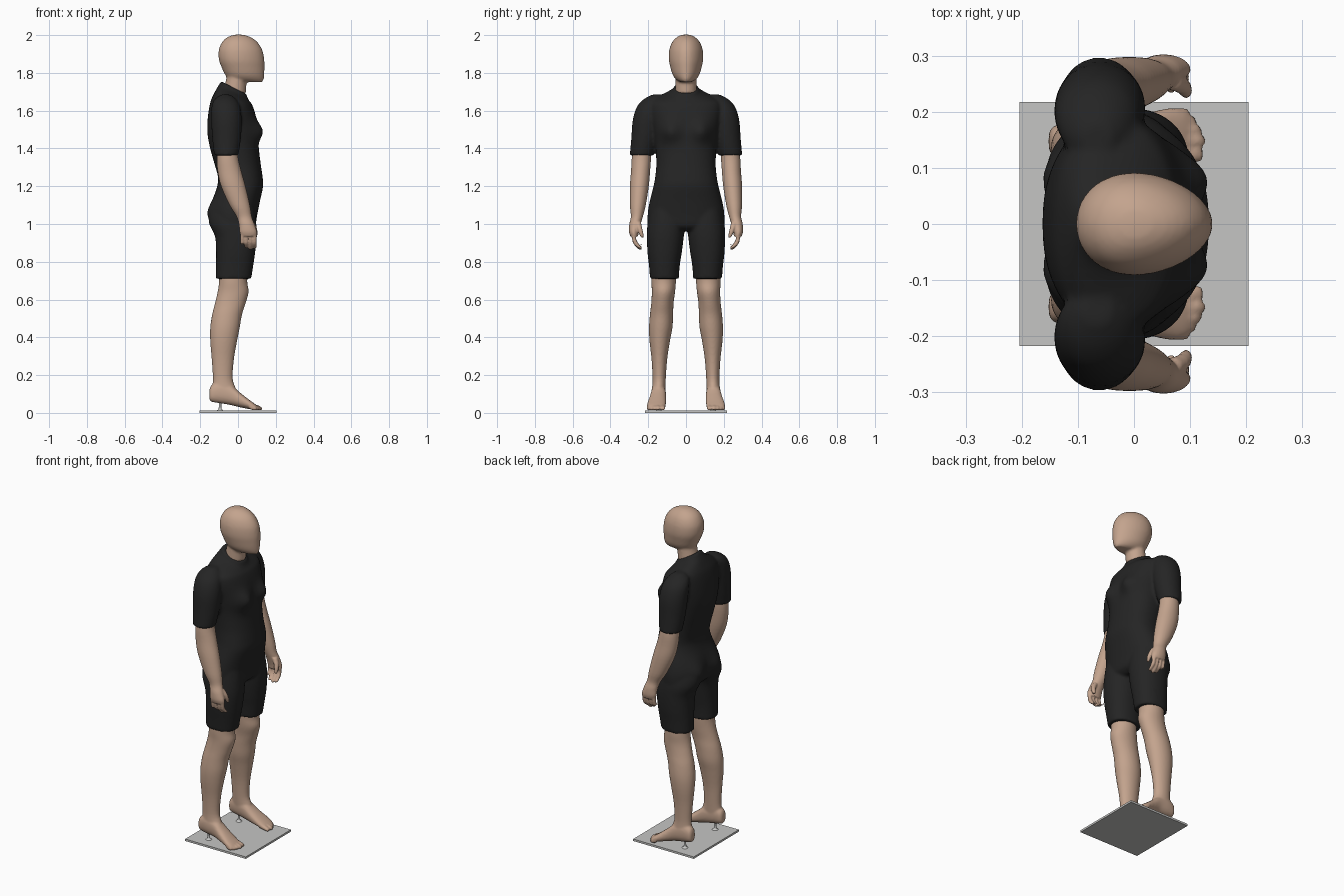
import bpy, bmesh, math


def material(name, rgb):
    m = bpy.data.materials.new(name)
    m.diffuse_color = (*rgb, 1)
    return m


SKIN = material("skin", (0.55, 0.37, 0.27))
SUIT = material("black_fabric", (0.018, 0.018, 0.018))
STAND = material("pale_grey", (0.56, 0.56, 0.55))


def resample(rows, n=4):
    """Smooth curve through the section rows."""
    rows = [tuple(r) + (0,) * (6 - len(r)) for r in rows]
    out = []
    for i in range(len(rows) - 1):
        a, b, c, d = (rows[max(i - 1, 0)], rows[i], rows[i + 1],
                      rows[min(i + 2, len(rows) - 1)])
        for k in range(n):
            t = k / n
            out.append([0.5 * (2 * q + (r - p) * t + (2 * p - 5 * q + 4 * r - s) * t * t
                               + (3 * q - p - 3 * r + s) * t ** 3)
                        for p, q, r, s in zip(a, b, c, d)])
    return out + [list(rows[-1])]


def loft(bm, rows, axis="z", power=2.0, taper=0.0, both=False, sides=32):
    """Rounded sections: axis z is (z, x0, x1, y0, y1, tilt); axis x is (x, y0, y1, z0, z1)."""
    for side in ((1, -1) if both else (1,)):
        rings = []
        for h, u0, u1, v0, v1, tilt in resample(rows):
            ring = []
            for k in range(sides):
                a = 2 * math.pi * k / sides
                c, s = math.cos(a), math.sin(a)
                c = math.copysign(abs(c) ** (2 / power), c)
                s = math.copysign(abs(s) ** (2 / power), s)
                u = (u0 + u1) / 2 + c * (u1 - u0) / 2
                v = (v0 + v1) / 2 + s * (v1 - v0) / 2 * (1 - taper * c)
                if axis == "z":
                    p = (u, v * side, h + tilt * c * (u1 - u0) / 2)
                else:
                    p = (h, u * side, v)
                ring.append(bm.verts.new(p))
            rings.append(ring)
        for r, q in zip(rings, rings[1:]):
            for k in range(sides):
                j = (k + 1) % sides
                bm.faces.new((r[k], r[j], q[j], q[k]))
        bm.faces.new(rings[0])
        bm.faces.new(rings[-1])


def finish(bm, name, mat, voxel=0, smooth=0):
    bmesh.ops.recalc_face_normals(bm, faces=bm.faces)
    me = bpy.data.meshes.new(name)
    bm.to_mesh(me)
    bm.free()
    me.materials.append(mat)
    ob = bpy.data.objects.new(name, me)
    bpy.context.collection.objects.link(ob)
    if voxel:
        me.polygons.foreach_set("use_smooth", [True] * len(me.polygons))
        r = ob.modifiers.new("blend", "REMESH")
        r.mode = "VOXEL"
        r.voxel_size = voxel
        r.use_smooth_shade = True
        s = ob.modifiers.new("soften", "SMOOTH")
        s.factor = 0.5
        s.iterations = smooth
    return ob


# Short suit: torso, shorts and sleeves blended together
bm = bmesh.new()
torso = [(1.722, -.09, .045, .062, -.5), (1.70, -.105, .05, .08, -.4),
         (1.67, -.128, .06, .15, -.2), (1.64, -.145, .075, .185, -.08),
         (1.58, -.158, .092, .188, 0), (1.5, -.163, .105, .175, 0),
         (1.42, -.152, .108, .163, 0), (1.32, -.125, .12, .157, 0),
         (1.25, -.106, .13, .163, 0), (1.2, -.11, .133, .172, 0),
         (1.12, -.135, .116, .192, 0), (1.05, -.145, .102, .203, 0),
         (.99, -.13, .09, .195, 0), (.965, -.08, .06, .13, 0)]
loft(bm, [(z, a, b, -w, w, t) for z, a, b, w, t in torso], power=2.3, sides=48)
loft(bm, [(1.08, -.12, .09, .01, .19), (1.0, -.14, .097, .005, .204),
          (.93, -.12, .098, .012, .207), (.85, -.116, .091, .022, .204),
          (.78, -.117, .081, .033, .196), (.71, -.119, .07, .038, .19)],
     power=2.2, both=True)
loft(bm, [(1.685, -.09, -.04, .13, .18), (1.66, -.125, -.01, .11, .225),
          (1.62, -.14, .01, .12, .26), (1.55, -.142, .02, .13, .282),
          (1.45, -.136, .015, .15, .29), (1.362, -.126, .002, .172, .298)], both=True)
for v in bm.verts:  # bust and seat fullness
    x, y, z = v.co
    if x > 0:
        v.co.x += .038 * math.exp(-((abs(y) - .085) / .05) ** 2 - ((z - 1.49) / .055) ** 2)
    elif x < -.03:
        v.co.x -= .026 * math.exp(-((abs(y) - .095) / .06) ** 2 - ((z - 1.06) / .07) ** 2)
finish(bm, "short_suit", SUIT, .008, 5)

# Plain head and neck
bm = bmesh.new()
head = [(2.003, -.005, .01, .006), (1.999, -.03, .04, .03), (1.985, -.062, .075, .053),
        (1.96, -.086, .105, .074), (1.92, -.102, .129, .088), (1.87, -.101, .139, .09),
        (1.83, -.087, .14, .082), (1.79, -.068, .139, .07), (1.765, -.045, .136, .052),
        (1.752, .01, .13, .03)]
loft(bm, [(z, a, b, -w, w) for z, a, b, w in head], taper=.14, sides=40)
loft(bm, [(1.84, -.06, .05, -.055, .055), (1.77, -.062, .046, -.056, .056),
          (1.69, -.082, .042, -.057, .057)])
finish(bm, "head_and_neck", SKIN, .008, 3)

# Arms with curled fingers and thumbs
bm = bmesh.new()
loft(bm, [(1.45, -.1, 0, .187, .27), (1.36, -.111, 0, .185, .286),
          (1.28, -.108, .018, .19, .291), (1.2, -.09, .04, .197, .297),
          (1.1, -.045, .063, .213, .297), (1.04, -.008, .073, .228, .292),
          (1.0, .004, .087, .24, .3), (.96, .008, .1, .25, .302),
          (.935, .015, .1, .253, .295)], both=True)
for x, tip in ((.022, .89), (.044, .872), (.066, .864), (.088, .87)):
    r = .0105
    loft(bm, [(.955, x - r, x + r, .262, .29), (.92, x - r, x + r, .263, .286),
              (.895, x - r, x + r, .25, .278), (tip + .006, x - r, x + r, .233, .257),
              (tip, x - .005, x + .005, .233, .245)], both=True, sides=12)
loft(bm, [(1.01, .05, .085, .238, .27), (.98, .07, .1, .232, .262),
          (.95, .08, .104, .225, .25), (.928, .086, .1, .224, .238)], both=True, sides=12)
finish(bm, "arms_and_hands", SKIN, .005, 2)

# Bare lower legs, feet and toes
bm = bmesh.new()
loft(bm, [(.78, -.1, .06, .05, .18), (.7, -.1, .049, .053, .183),
          (.64, -.108, .056, .058, .181), (.58, -.122, .04, .066, .184),
          (.52, -.137, .021, .068, .191), (.45, -.147, .009, .072, .196),
          (.38, -.147, -.005, .085, .193), (.28, -.139, -.022, .1, .182),
          (.18, -.133, -.028, .107, .177), (.12, -.138, -.01, .11, .18),
          (.08, -.13, -.02, .115, .175)], both=True)
loft(bm, [(-.152, .135, .16, .075, .115), (-.142, .12, .175, .06, .145),
          (-.1, .112, .182, .052, .165), (-.04, .106, .185, .042, .15),
          (.01, .105, .195, .03, .108), (.06, .107, .206, .02, .069),
          (.09, .11, .203, .016, .047), (.1, .12, .19, .02, .038)],
     axis="x", power=2.3, both=True)
for y, r, tip in ((.124, .015, .123), (.148, .0105, .127), (.167, .01, .12),
                  (.184, .0095, .11), (.198, .009, .098)):
    loft(bm, [(.06, y - r, y + r, .022, .052), (tip - .025, y - r, y + r, .015, .042),
              (tip - .006, y - r, y + r, .013, .034),
              (tip, y - r / 2, y + r / 2, .017, .028)], axis="x", both=True, sides=12)
finish(bm, "legs_and_feet", SKIN, .006, 3)

# Flat display base
bm = bmesh.new()
bmesh.ops.create_cube(bm, size=1)
for v in bm.verts:
    v.co.x *= .408
    v.co.y *= .434
    v.co.z = v.co.z * .012 + .006
finish(bm, "display_base", STAND)

# Heel support pins with flared feet
bm = bmesh.new()
loft(bm, [(.01, -.115, -.075, .125, .165), (.016, -.108, -.082, .132, .158),
          (.025, -.102, -.088, .138, .152), (.075, -.102, -.088, .138, .152)],
     both=True, sides=16)
pins = finish(bm, "heel_pins", STAND)
pins.data.polygons.foreach_set("use_smooth", [len(p.vertices) == 4 for p in pins.data.polygons])
